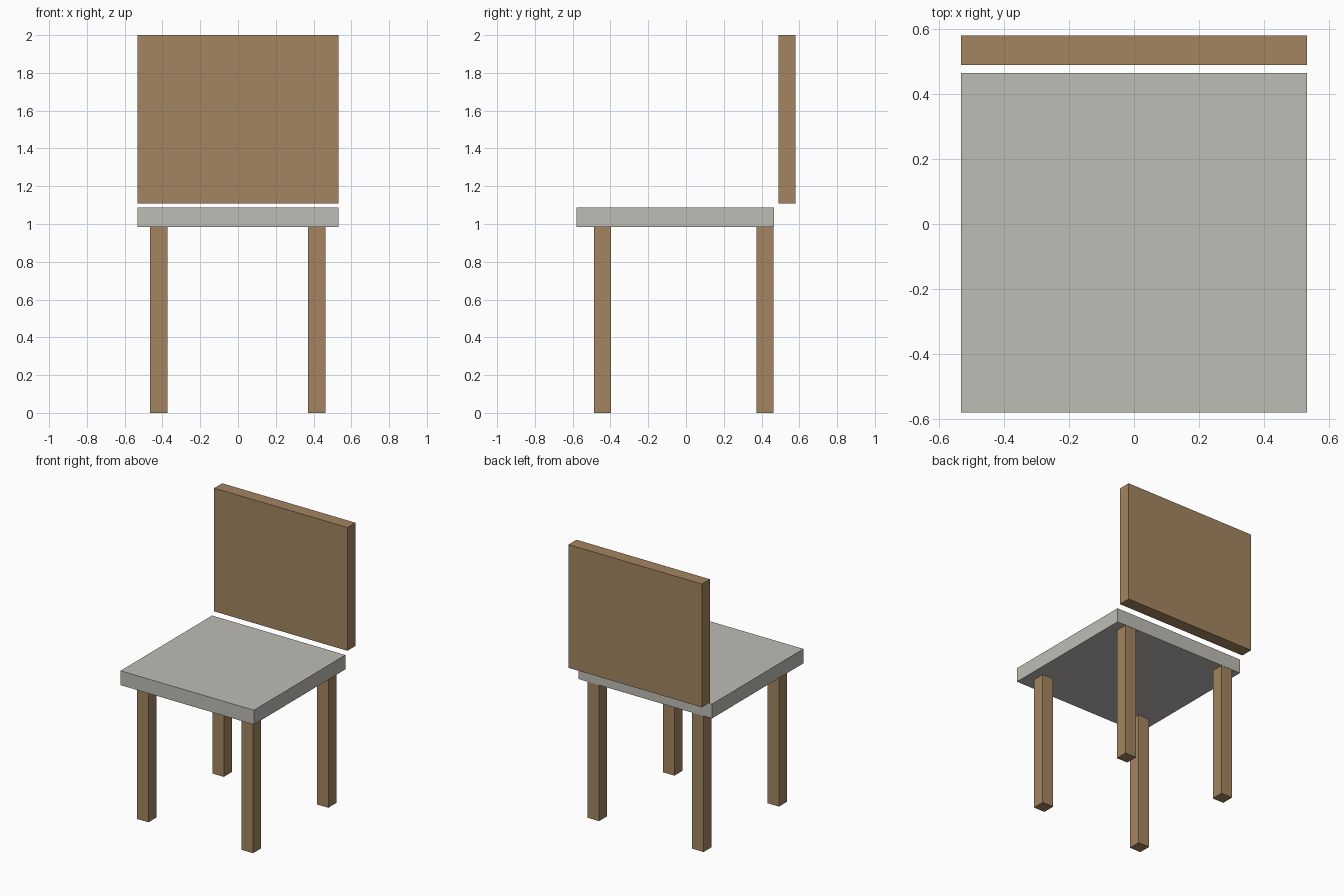
import bpy
import bmesh
from mathutils import Vector

cube = bpy.data.objects.get("Cube")
if cube:
    bpy.data.objects.remove(cube, do_unlink=True)


def make_material(name, rgb):
    mat = bpy.data.materials.new(name)
    mat.use_nodes = True
    color = (*rgb, 1.0)
    mat.diffuse_color = color
    mat.node_tree.nodes["Principled BSDF"].inputs["Base Color"].default_value = color
    return mat


def add_box(name, low, high, mat):
    """Box spanning two opposite corners, with its origin at the centre."""
    low, high = Vector(low), Vector(high)
    bm = bmesh.new()
    bmesh.ops.create_cube(bm, size=1.0)
    bmesh.ops.scale(bm, vec=high - low, verts=bm.verts)
    mesh = bpy.data.meshes.new(name)
    bm.to_mesh(mesh)
    bm.free()
    mesh.materials.append(mat)
    obj = bpy.data.objects.new(name, mesh)
    obj.location = (low + high) / 2
    bpy.context.collection.objects.link(obj)
    return obj


wood = make_material("brown wood", (0.37, 0.235, 0.117))
cushion = make_material("pale grey", (0.52, 0.505, 0.46))

HALF_WIDTH = 0.533
SEAT_BOTTOM = 0.984
LEG = 0.091

# Seat slab and the separate floating backrest panel
add_box("seat", (-HALF_WIDTH, -0.58, SEAT_BOTTOM), (HALF_WIDTH, 0.465, 1.088), cushion)
add_box("backrest", (-HALF_WIDTH, 0.489, 1.109), (HALF_WIDTH, 0.58, 2.0), wood)

# Four square legs, flush with the rear edge of the seat
for side, x in (("right", -0.465), ("left", 0.371)):
    for end, y in (("front", -0.488), ("back", 0.372)):
        add_box(f"{end}_{side}_leg", (x, y, 0), (x + LEG, y + LEG, SEAT_BOTTOM), wood)
